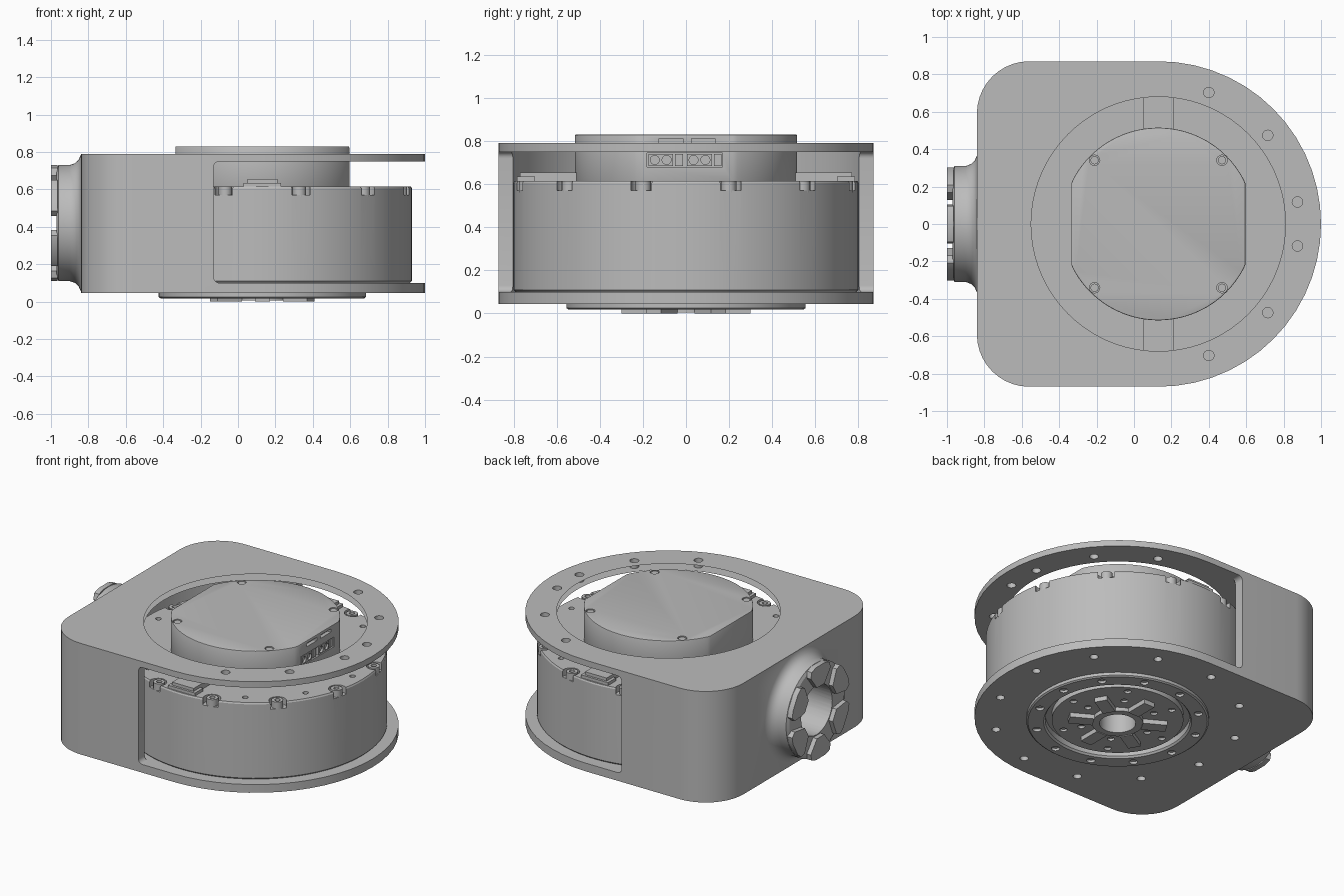
import bpy, bmesh
from math import sin, cos, pi, radians
from mathutils import Matrix, Vector

if "Cube" in bpy.data.objects:
    bpy.data.objects.remove(bpy.data.objects["Cube"])

CX = 0.13                      # motor axis
AXIS = Matrix.Translation((CX, 0, 0))
SIDE = Matrix.Translation((0, 0, 0.42)) @ Matrix.Rotation(pi / 2, 4, 'Y')

grey = bpy.data.materials.new("machined grey")
grey.use_nodes = True
tone = (0.5, 0.5, 0.5, 1)
grey.diffuse_color = tone
grey.node_tree.nodes["Principled BSDF"].inputs["Base Color"].default_value = tone


def finish(name, bm, matrix=AXIS):
    bmesh.ops.remove_doubles(bm, verts=bm.verts, dist=1e-5)
    bmesh.ops.recalc_face_normals(bm, faces=bm.faces)
    bm.transform(matrix)
    mesh = bpy.data.meshes.new(name)
    bm.to_mesh(mesh)
    bm.free()
    mesh.materials.append(grey)
    obj = bpy.data.objects.new(name, mesh)
    bpy.context.collection.objects.link(obj)
    return obj


def lathe(name, profile, matrix=AXIS, steps=72):
    """Spin a closed (radius, height) profile about z."""
    bm = bmesh.new()
    verts = [bm.verts.new((r, 0, z)) for r, z in profile]
    edges = [bm.edges.new((v, verts[i - 1])) for i, v in enumerate(verts)
             if v.co.x + verts[i - 1].co.x > 0]
    bmesh.ops.spin(bm, geom=verts + edges, cent=(0, 0, 0), axis=(0, 0, 1),
                   angle=2 * pi, steps=steps)
    return finish(name, bm, matrix)


def disc(name, r, z0, z1, matrix=AXIS, steps=72):
    return lathe(name, [(0, z0), (r, z0), (r, z1), (0, z1)], matrix, steps)


def prism(name, points, z0, z1, matrix=AXIS):
    bm = bmesh.new()
    face = bm.faces.new([bm.verts.new((x, y, z0)) for x, y in points])
    top = bmesh.ops.extrude_face_region(bm, geom=[face])["geom"]
    bmesh.ops.translate(bm, vec=(0, 0, z1 - z0),
                        verts=[g for g in top if isinstance(g, bmesh.types.BMVert)])
    return finish(name, bm, matrix)


def box(name, x0, x1, y0, y1, z0, z1, matrix=AXIS):
    return prism(name, [(x0, y0), (x1, y0), (x1, y1), (x0, y1)], z0, z1, matrix)


def arc(cx, cy, r, a0, a1, steps):
    angles = [radians(a0 + (a1 - a0) * i / steps) for i in range(steps + 1)]
    return [(cx + r * cos(a), cy + r * sin(a)) for a in angles]


def spun(angle, radius=0, base=AXIS):
    return base @ Matrix.Rotation(radians(angle), 4, 'Z') @ Matrix.Translation((radius, 0, 0))


def ring_of(name, r, z0, z1, radius, count, start=0, base=AXIS):
    """Small cylinders on a bolt circle, merged in one object."""
    bm = bmesh.new()
    for i in range(count):
        m = spun(start + 360 * i / count, radius) @ Matrix.Translation((0, 0, (z0 + z1) / 2))
        bmesh.ops.create_cone(bm, cap_ends=True, segments=16, radius1=r, radius2=r,
                              depth=z1 - z0, matrix=AXIS.inverted() @ m)
    return finish(name, bm, base)


def boolean(obj, others, operation='DIFFERENCE'):
    for other in others:
        mod = obj.modifiers.new("cut", 'BOOLEAN')
        mod.operation, mod.solver, mod.object = operation, 'EXACT', other
        bpy.context.view_layer.objects.active = obj
        bpy.ops.object.modifier_apply(modifier=mod.name)
        bpy.data.objects.remove(other)
    return obj


# Housing: rounded D block, hollowed, with a wraparound window
outline = (arc(0, 0, 0.87, -90, 90, 28) + arc(-0.69, 0.59, 0.28, 90, 180, 10)
           + arc(-0.69, -0.59, 0.28, 180, 270, 10))
housing = prism("housing", outline, 0.045, 0.79)
flange = lathe("side_flange", [(0, -0.97), (0.29, -0.97), (0.31, -0.96), (0.31, -0.90),
                               (0.32, -0.872), (0.337, -0.853), (0.365, -0.84),
                               (0.365, -0.80), (0, -0.80)], SIDE)
window = prism("window", arc(-0.23, -0.13, 0.03, 180, 270, 5) + [(1, -0.16), (1, 0.49)]
               + arc(-0.23, 0.46, 0.03, 90, 180, 5), -1, 1,
               Matrix.Translation((CX, 0, 0.26)) @ Matrix.Rotation(pi / 2, 4, 'X'))
boolean(housing, [flange], 'UNION')
boolean(housing, [disc("cavity", 0.845, 0.10, 0.75), window,
                  disc("top_opening", 0.68, 0.7, 0.9),
                  disc("bottom_opening", 0.5, 0, 0.2),
                  disc("side_bore", 0.165, -1.1, -0.6, SIDE, 40),
                  ring_of("bottom_holes", 0.026, 0, 0.2, 0.753, 12, 9),
                  ring_of("side_holes", 0.022, -1.1, -0.9, 0.235, 6, 30,
                          SIDE @ AXIS.inverted())])
for k in range(6):
    boolean(housing, [disc("top_hole", 0.028, 0.7, 0.9, spun(-69 + 30 * k if k < 3 else 30 * k - 81, 0.753), 16)])

# Six raised teeth on the flange face
for k in range(6):
    tooth = [(0.175 * cos(a), 0.175 * sin(a)) for a in (radians(-13), radians(13))]
    tooth += [(0.255, 0.105), (0.295, 0.095), (0.31, 0.05), (0.31, -0.05),
              (0.295, -0.095), (0.255, -0.105)]
    prism("flange_tooth", tooth, -1.0, -0.965, SIDE @ Matrix.Rotation(radians(60 * k), 4, 'Z'))

# Motor body with notched screw seats round its rim
motor = lathe("motor_body", [(0, 0.10), (0.79, 0.10), (0.80, 0.11), (0.80, 0.605),
                             (0.795, 0.615), (0, 0.615)], steps=96)
boolean(motor, [ring_of("seats", 0.055, 0.57, 0.7, 0.775, 12, 15),
                ring_of("rim_holes", 0.018, 0.59, 0.7, 0.72, 12, 0),
                disc("centre_bore", 0.11, 0, 0.4)])
screws = ring_of("rim_screws", 0.036, 0.56, 0.615, 0.765, 12, 15)
boolean(screws, [ring_of("sockets", 0.017, 0.595, 0.7, 0.765, 12, 15)])

# Cable bridges from the cap to the rim
for s in (-1, 1):
    y0, y1 = sorted((s * 0.48, s * 0.77))
    box("bridge", -0.08, 0.08, y0, y1, 0.60, 0.655)
    y0, y1 = sorted((s * 0.70, s * 0.785))
    box("bridge_foot", -0.1, 0.1, y0, y1, 0.60, 0.635)

# Controller cap: circle trimmed flat on two sides
def cap_shape(r, flat):
    return [(max(-flat, min(flat, x)), y) for x, y in arc(0, 0, r, 0, 357.5, 143)
            if abs(x) < flat + 0.004 or abs(y) < 0.0]


cap = prism("controller_cap", cap_shape(0.515, 0.465), 0.61, 0.83)
bevel = cap.modifiers.new("bevel", 'BEVEL')
bevel.width, bevel.segments, bevel.angle_limit = 0.006, 2, radians(40)
bpy.context.view_layer.objects.active = cap
bpy.ops.object.modifier_apply(modifier="bevel")
cap_angle = 45.0
boolean(cap, [ring_of("cap_sockets", 0.028, 0.815, 0.9, 0.482, 4, cap_angle),
              box("port_recess", 0.435, 0.6, -0.18, 0.17, 0.68, 0.745)]
        + [box("slot", 0.44, 0.6, y, y + 0.11, 0.79, 0.812) for y in (-0.125, 0.025)])
ring_of("cap_screws", 0.022, 0.81, 0.826, 0.482, 4, cap_angle)

# Connectors in the port recess
for y in (-0.175, 0.005):
    plug = box("connector", 0.43, 0.463, y, y + 0.115, 0.685, 0.74)
    boolean(plug, [disc("pin_hole", 0.021, 0.45, 0.5,
                        Matrix.Translation((CX, y + d, 0.712)) @ Matrix.Rotation(pi / 2, 4, 'Y'), 16)
                   for d in (0.03, 0.085)])
    box("signal_port", 0.43, 0.46, y + 0.125, y + 0.16, 0.685, 0.74)

# Output side: bearing ring, rotor disc and six-armed drive spider
ring = lathe("output_ring", [(0.44, 0.03), (0.45, 0.018), (0.545, 0.018), (0.555, 0.025),
                             (0.555, 0.06), (0.50, 0.11), (0.44, 0.11)])
boolean(ring, [ring_of("ring_sockets", 0.026, 0, 0.035, 0.5, 12, 9)])
rotor = lathe("rotor_disc", [(0.11, 0.03), (0.40, 0.03), (0.40, 0.07), (0.45, 0.07),
                             (0.45, 0.11), (0.11, 0.11)])
boolean(rotor, [ring_of("rotor_sockets", 0.022, 0, 0.045, 0.35, 6, 0),
                ring_of("rotor_holes", 0.022, 0, 0.045, 0.235, 6, 0)])
lathe("spider_hub", [(0.11, 0.005), (0.155, 0.005), (0.155, 0.05), (0.11, 0.05)])
for k in range(6):
    box("spider_arm", 0.15, 0.30, -0.04, 0.04, 0.0, 0.04, spun(30 + 60 * k))

# Smooth curved surfaces, keep edges crisp
bpy.ops.object.select_all(action='DESELECT')
for obj in bpy.context.scene.objects:
    if obj.type == 'MESH':
        obj.select_set(True)
        bpy.context.view_layer.objects.active = obj
bpy.ops.object.shade_smooth_by_angle(angle=radians(25))
